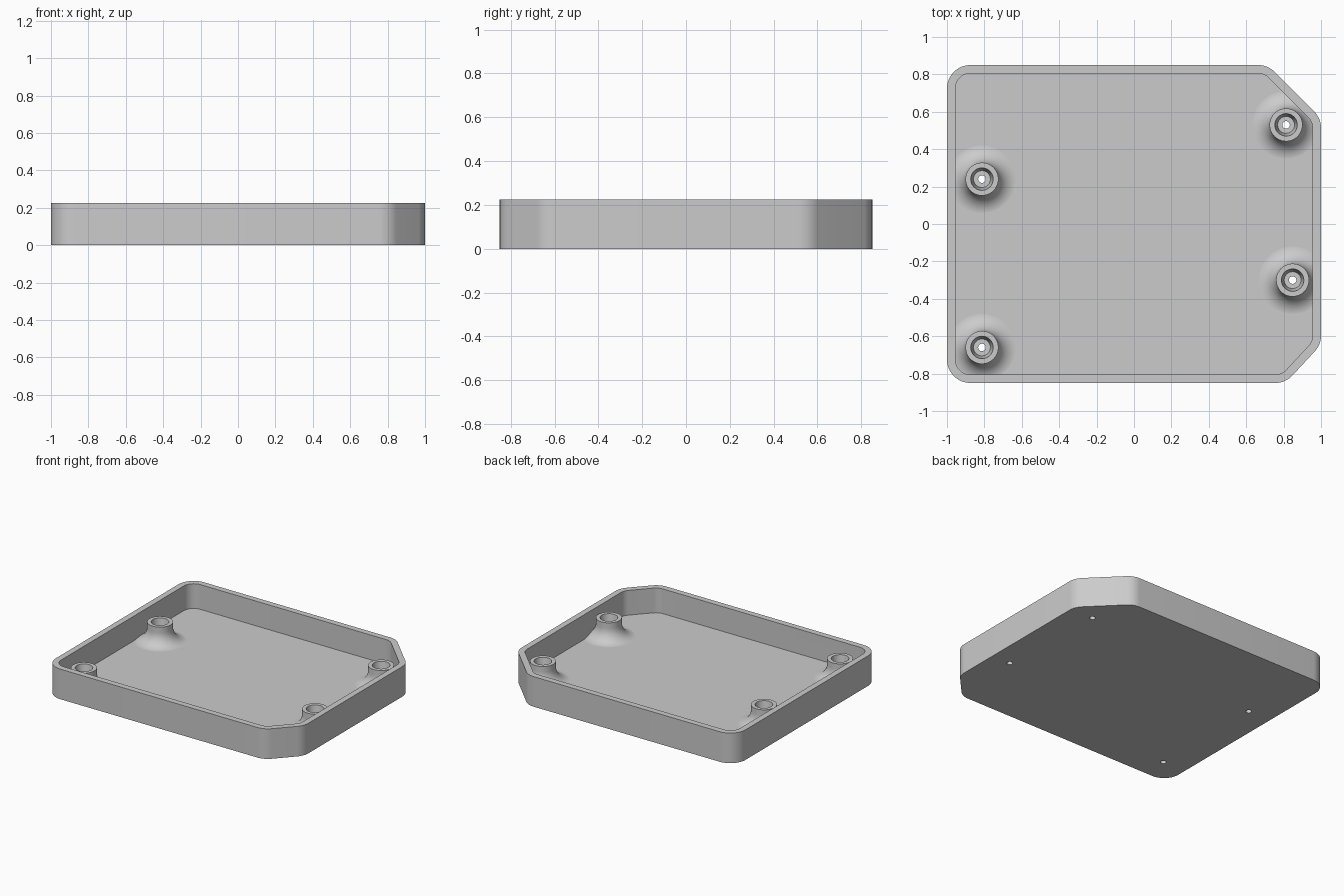
import bpy, bmesh, math
from mathutils import Vector

if "Cube" in bpy.data.objects:
    bpy.data.objects.remove(bpy.data.objects["Cube"])

HEIGHT, WALL, FLOOR, BOSS_TOP, CORNER_R = 0.225, 0.045, 0.04, 0.18, 0.125
CORNERS = [(-1, -0.85), (0.81, -0.85), (1, -0.645), (1, 0.565), (0.715, 0.85), (-1, 0.85)]
BOSSES = [(-0.813, 0.24), (-0.813, -0.66), (0.813, 0.53), (0.848, -0.30)]

grey = bpy.data.materials.new("light grey plastic")
grey.diffuse_color = (0.6, 0.6, 0.6, 1)
grey.use_nodes = True
grey.node_tree.nodes["Principled BSDF"].inputs["Base Color"].default_value = grey.diffuse_color


def outline(inset, z, seg=10):
    """Rounded tray outline moved inwards by inset."""
    pts = []
    v = [Vector(c) for c in CORNERS]
    for i, p in enumerate(v):
        a = (p - v[i - 1]).normalized()
        b = (v[(i + 1) % len(v)] - p).normalized()
        na, nb = Vector((a.y, -a.x)), Vector((b.y, -b.x))
        centre = p - CORNER_R * (na + nb) / (1 + na.dot(nb))
        start = math.atan2(na.y, na.x)
        turn = math.acos(max(-1, min(1, na.dot(nb))))
        for k in range(seg + 1):
            t = start + turn * k / seg
            q = centre + (CORNER_R - inset) * Vector((math.cos(t), math.sin(t)))
            pts.append((q.x, q.y, z))
    return pts


def circle(c, r, z, n=48):
    return [(c[0] + r * math.cos(2 * math.pi * k / n),
             c[1] + r * math.sin(2 * math.pi * k / n), z) for k in range(n)]


def loft_object(name, stacks):
    """One closed solid per stack of rings."""
    bm = bmesh.new()
    for rings in stacks:
        rows = [[bm.verts.new(p) for p in ring] for ring in rings]
        n = len(rows[0])
        for lo, hi in zip(rows, rows[1:]):
            for k in range(n):
                m = (k + 1) % n
                bm.faces.new((lo[k], lo[m], hi[m], hi[k]))
        bm.faces.new(rows[0][::-1])
        bm.faces.new(rows[-1])
    bmesh.ops.recalc_face_normals(bm, faces=bm.faces)
    mesh = bpy.data.meshes.new(name)
    bm.to_mesh(mesh)
    bm.free()
    mesh.materials.append(grey)
    ob = bpy.data.objects.new(name, mesh)
    bpy.context.collection.objects.link(ob)
    return ob


def boolean(target, helper, operation):
    mod = target.modifiers.new(operation.lower(), 'BOOLEAN')
    mod.operation, mod.solver, mod.object = operation, 'EXACT', helper
    bpy.context.view_layer.objects.active = target
    bpy.ops.object.modifier_apply(modifier=mod.name)
    bpy.data.objects.remove(helper)


# open tray with two cut corners
tray = loft_object("tray", [[outline(0, 0), outline(0, HEIGHT),
                             outline(WALL, HEIGHT), outline(WALL, FLOOR)]])

# screw bosses with a flared foot, trimmed inside the walls
R, F = 0.088, 0.1
profile = [(R + F, 0.015)]
for k in range(13):
    t = math.pi / 2 * k / 12
    profile.append((R + F - F * math.sin(t), FLOOR - 0.0005 + F - F * math.cos(t)))
profile.append((R, BOSS_TOP))
bosses = loft_object("bosses", [[circle(c, r, z) for r, z in profile] for c in BOSSES])
boolean(bosses, loft_object("trim", [[outline(0.02, 0.005), outline(0.02, 0.3)]]), 'INTERSECT')
boolean(tray, bosses, 'UNION')

# tapered sockets with narrow through holes
hole = [(0.02, -0.05), (0.02, 0.08), (0.045, 0.08), (0.06, BOSS_TOP), (0.06, 0.3)]
boolean(tray, loft_object("holes", [[circle(c, r, z) for r, z in hole] for c in BOSSES]), 'DIFFERENCE')

# smooth curves, flat level faces
bpy.ops.object.select_all(action='DESELECT')
tray.select_set(True)
bpy.context.view_layer.objects.active = tray
bpy.ops.object.shade_smooth_by_angle(angle=math.radians(30))
for p in tray.data.polygons:
    if abs(p.normal.z) > 0.9999:
        p.use_smooth = False
